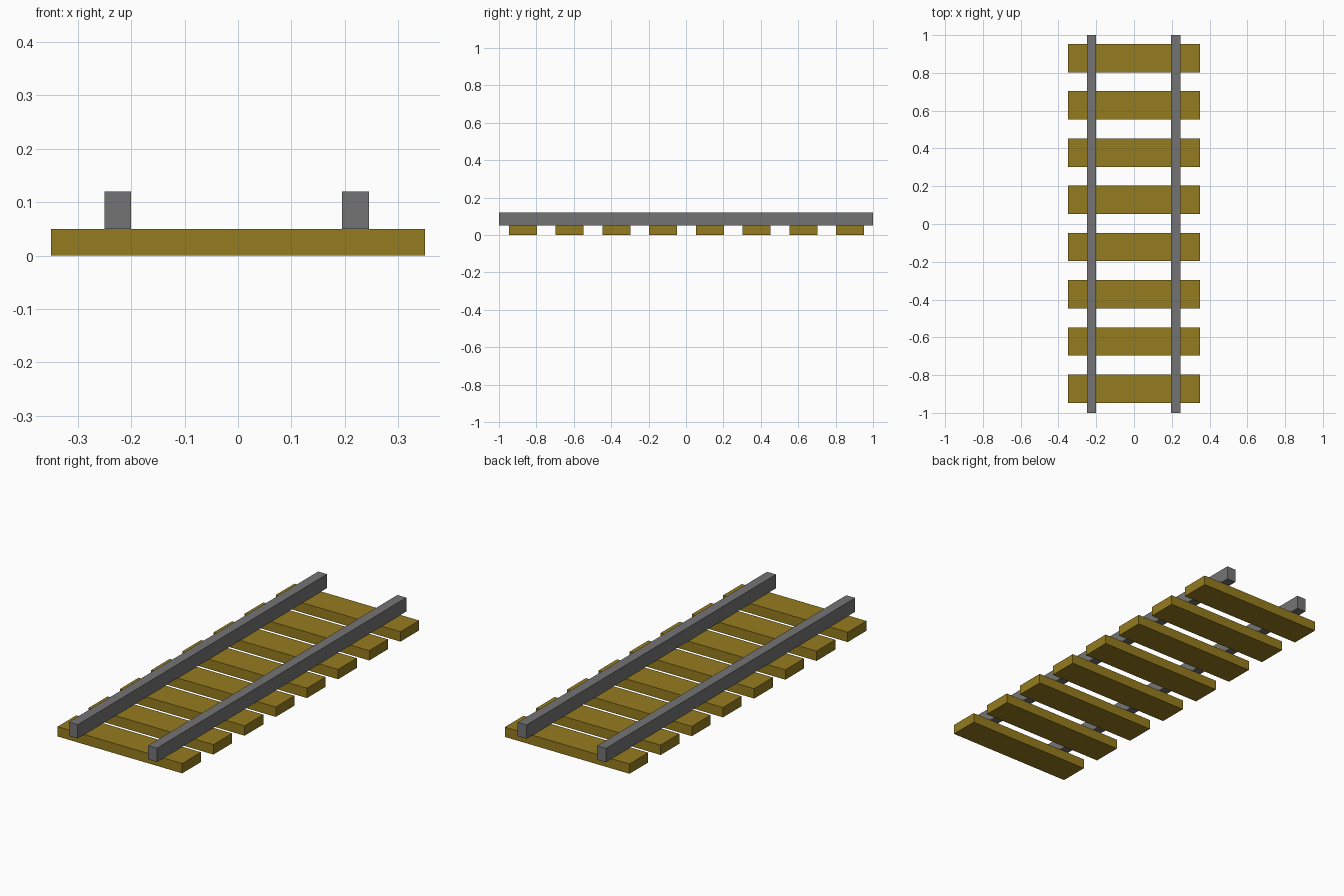
import bpy

if "Cube" in bpy.data.objects:
    bpy.data.objects.remove(bpy.data.objects["Cube"])

wood = bpy.data.materials.new("wood")
wood.diffuse_color = (0.30, 0.20, 0.013, 1)
wood.use_nodes = True
wood.node_tree.nodes["Principled BSDF"].inputs["Base Color"].default_value = wood.diffuse_color
steel = bpy.data.materials.new("steel")
steel.diffuse_color = (0.175, 0.175, 0.175, 1)
steel.use_nodes = True
steel.node_tree.nodes["Principled BSDF"].inputs["Base Color"].default_value = steel.diffuse_color


def box(name, centre, size, material):
    bpy.ops.mesh.primitive_cube_add(size=1, location=centre)
    obj = bpy.context.object
    obj.name = name
    obj.scale = size
    bpy.ops.object.transform_apply(location=False, rotation=False, scale=True)
    obj.data.materials.append(material)
    return obj


# Wooden sleepers, evenly spaced along the track
for i in range(8):
    box(f"sleeper_{i + 1}", (0, -0.872 + 0.25 * i, 0.025), (0.70, 0.15, 0.05), wood)

# Two rails resting on the sleepers (right one sits slightly inward)
for name, x in (("left_rail", -0.225), ("right_rail", 0.22)):
    box(name, (x, 0, 0.085), (0.05, 2.0, 0.07), steel)
